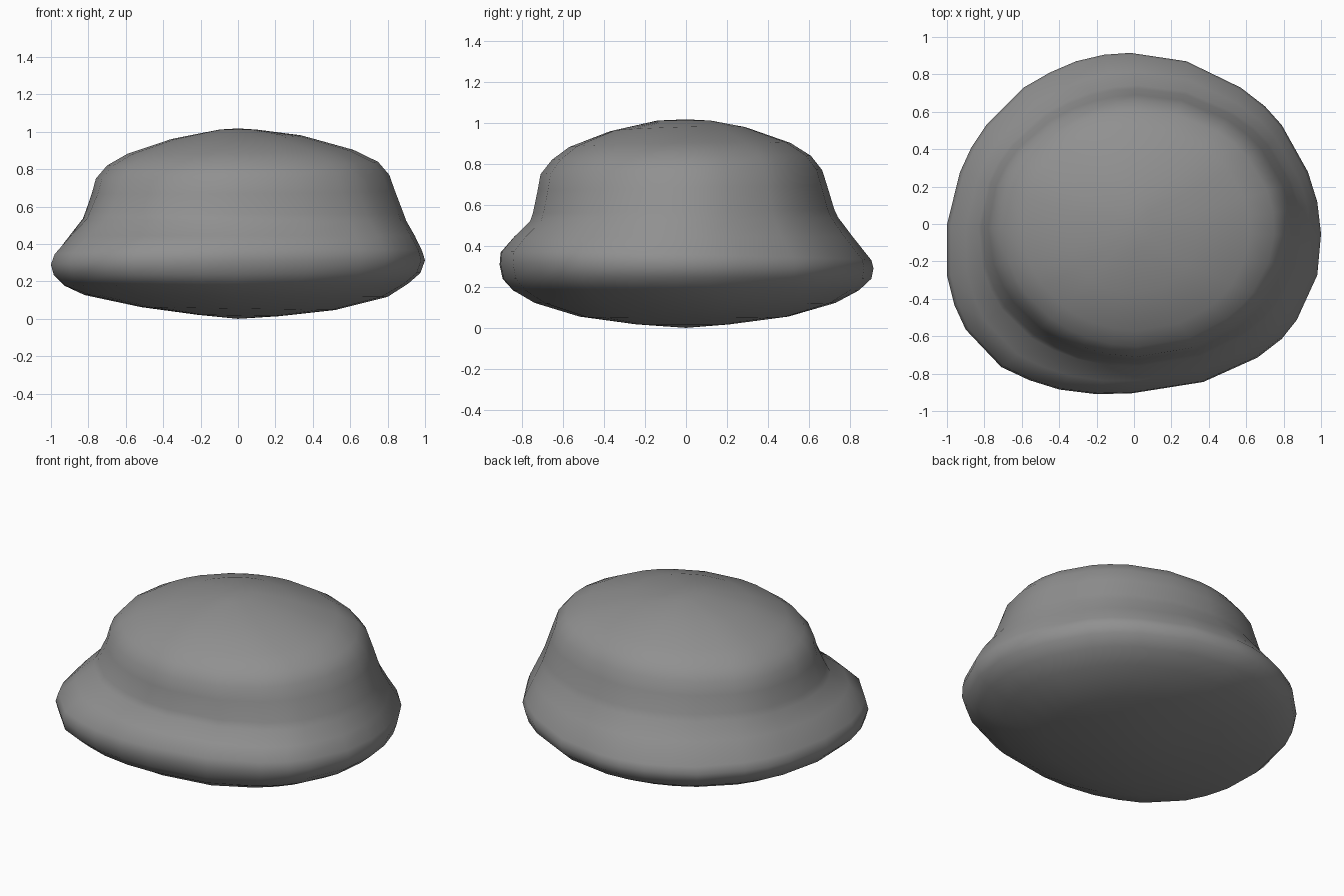
import bpy, bmesh, math

if "Cube" in bpy.data.objects:
    bpy.data.objects.remove(bpy.data.objects["Cube"])

# Irregular brim outline, seen from above, counter-clockwise
OUTLINE = [(1, -.05), (.98, .12), (.93, .28), (.79, .53), (.70, .63), (.57, .73), (.28, .87),
           (-.02, .915), (-.16, .905), (-.31, .87), (-.45, .81), (-.59, .73), (-.79, .53),
           (-.87, .41), (-.93, .28), (-1, 0), (-1, -.27), (-.96, -.43), (-.90, -.56),
           (-.71, -.76), (-.56, -.83), (-.40, -.88), (-.20, -.905), (-.01, -.90), (.37, -.84),
           (.66, -.71), (.79, -.61), (.87, -.51), (.98, -.27)]

# Rings from bottom to top: x min, x max, y min, y max, z, x tilt, y tilt
RINGS = [(-.22, .22, -.25, .22, .018, -.004, 0),
         (-.52, .52, -.52, .50, .055, -.008, 0),
         (-.82, .80, -.74, .73, .122, -.005, 0),
         (-.93, .91, -.85, .84, .183, .005, 0),
         (-.985, .975, -.90, .90, .24, .005, 0),
         (-1, 1, -.915, .91, .30, .012, -.01),
         (-.98, .985, -.91, .90, .35, .01, -.02),
         (-.90, .945, -.845, .81, .445, 0, 0),
         (-.83, .90, -.765, .74, .53, -.005, .01),
         (-.815, .885, -.75, .722, .57, -.003, .01),
         (-.78, .84, -.725, .69, .68, .005, .01),
         (-.76, .81, -.71, .665, .76, .01, .01),
         (-.70, .75, -.655, .61, .83, .01, .01),
         (-.59, .62, -.57, .51, .893, .01, .01),
         (-.36, .34, -.37, .29, .97, .01, .01),
         (-.10, .10, -.14, .12, 1.012, 0, 0)]


def add_ring(bm, ring):
    """One loop: brim outline at full width, fading to an ellipse higher up."""
    x0, x1, y0, y1, z, tx, ty = ring
    wobble = max(0, min(1, ((x1 - x0) / 2 - .8) / .15))
    verts = []
    for px, py in OUTLINE:
        u, v = px, py / .91
        length = math.hypot(u, v)
        k = wobble + (1 - wobble) / length
        u, v = u * k, v * k
        verts.append(bm.verts.new(((x0 + x1) / 2 + u * (x1 - x0) / 2,
                                   (y0 + y1) / 2 + v * (y1 - y0) / 2,
                                   z + tx * u + ty * v)))
    return verts


bm = bmesh.new()
loops = [add_ring(bm, r) for r in RINGS]
n = len(OUTLINE)

# Skin between loops
for a, b in zip(loops, loops[1:]):
    for i in range(n):
        j = (i + 1) % n
        bm.faces.new((a[i], a[j], b[j], b[i]))

# Closed underside and crown
bottom = bm.verts.new((0, 0, 0))
top = bm.verts.new((0, 0, 1.018))
for i in range(n):
    j = (i + 1) % n
    bm.faces.new((bottom, loops[0][j], loops[0][i]))
    bm.faces.new((top, loops[-1][i], loops[-1][j]))
bmesh.ops.recalc_face_normals(bm, faces=bm.faces)

mesh = bpy.data.meshes.new("domed_hat_body")
bm.to_mesh(mesh)
bm.free()
mesh.polygons.foreach_set("use_smooth", [True] * len(mesh.polygons))
hat = bpy.data.objects.new("domed_hat_body", mesh)
bpy.context.collection.objects.link(hat)

# Dark grey surface
grey = bpy.data.materials.new("dark_grey")
grey.diffuse_color = (.28, .28, .28, 1)
grey.use_nodes = True
grey.node_tree.nodes["Principled BSDF"].inputs["Base Color"].default_value = grey.diffuse_color
mesh.materials.append(grey)
